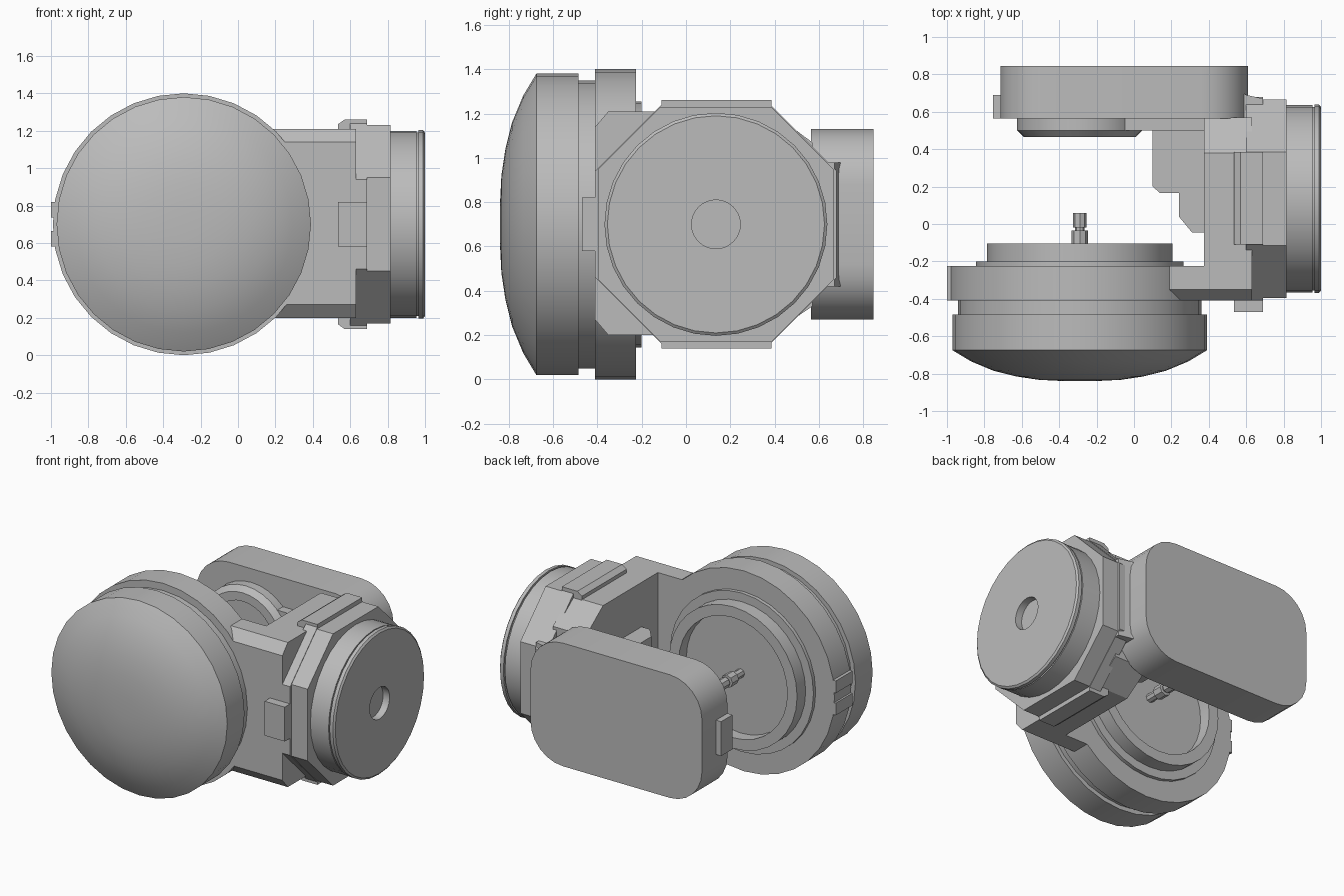
import bpy, bmesh, math
from mathutils import Vector

old = bpy.data.objects.get("Cube")
if old:
    bpy.data.objects.remove(old, do_unlink=True)

GREY = bpy.data.materials.new("plain grey")
GREY.use_nodes = True
GREY.diffuse_color = (0.5, 0.5, 0.5, 1)
GREY.node_tree.nodes["Principled BSDF"].inputs["Base Color"].default_value = (0.5, 0.5, 0.5, 1)

MID_Z = 0.70      # height of both main axes
HEAD_X = -0.29    # axis of the front drum
SIDE_Y = 0.135    # axis of the side drum


def finish(name, bm, smooth=None):
    bmesh.ops.remove_doubles(bm, verts=bm.verts, dist=1e-5)
    bmesh.ops.recalc_face_normals(bm, faces=bm.faces)
    mesh = bpy.data.meshes.new(name)
    bm.to_mesh(mesh)
    bm.free()
    mesh.materials.append(GREY)
    ob = bpy.data.objects.new(name, mesh)
    bpy.context.scene.collection.objects.link(ob)
    if smooth:
        bpy.ops.object.select_all(action='DESELECT')
        bpy.context.view_layer.objects.active = ob
        ob.select_set(True)
        bpy.ops.object.shade_smooth_by_angle(angle=math.radians(smooth))
    return ob


def place(axis, t, a, b):
    """Point at distance t along an axis, with a and b across it."""
    return Vector({'X': (t, a, b), 'Y': (a, t, b), 'Z': (a, b, t)}[axis])


def lathe(name, axis, centre, profile, sides=32):
    """Turn (position, radius) pairs around an axis."""
    bm = bmesh.new()
    rings = []
    for t, r in profile:
        ring = []
        for i in range(sides):
            ang = math.tau * i / sides
            ring.append(bm.verts.new(place(axis, t, centre + r * math.cos(ang),
                                           MID_Z + r * math.sin(ang))))
        rings.append(ring)
    for lo, hi in zip(rings, rings[1:]):
        for i in range(sides):
            j = (i + 1) % sides
            bm.faces.new((lo[i], lo[j], hi[j], hi[i]))
    bm.faces.new(rings[0])
    bm.faces.new(rings[-1])
    return finish(name, bm, 35)


def prism(name, axis, outline, t0, t1, smooth=None):
    """Extrude a flat outline along an axis."""
    bm = bmesh.new()
    face = bm.faces.new([bm.verts.new(place(axis, t0, a, b)) for a, b in outline])
    out = bmesh.ops.extrude_face_region(bm, geom=[face])
    moved = [v for v in out["geom"] if isinstance(v, bmesh.types.BMVert)]
    bmesh.ops.translate(bm, verts=moved, vec=place(axis, t1 - t0, 0, 0))
    return finish(name, bm, smooth)


def box(name, x0, x1, y0, y1, z0, z1):
    return prism(name, 'Z', [(x0, y0), (x1, y0), (x1, y1), (x0, y1)], z0, z1)


def octagon(apothem, flat):
    pts = [(apothem, -flat), (apothem, flat), (flat, apothem), (-flat, apothem)]
    pts += [(-a, -b) for a, b in pts]
    return [(SIDE_Y + a, MID_Z + b) for a, b in pts]


# Front drum: domed cap, groove, flange and stepped recessed rim
dome = [(-0.84, 0.08), (-0.833, 0.22), (-0.815, 0.34), (-0.785, 0.46), (-0.735, 0.58)]
lathe("domed_cap", 'Y', HEAD_X, dome + [(-0.675, 0.68), (-0.485, 0.68),
                                       (-0.485, 0.65), (-0.40, 0.65)])
lathe("drum_flange", 'Y', HEAD_X, [(-0.41, 0.6), (-0.41, 0.70), (-0.225, 0.70),
                                   (-0.225, 0.555), (-0.20, 0.555), (-0.20, 0.495),
                                   (-0.105, 0.495), (-0.105, 0.42), (-0.19, 0.42),
                                   (-0.19, 0.05)])
lathe("centre_pin", 'Y', HEAD_X, [(-0.2, 0.03), (-0.105, 0.03), (-0.105, 0.045),
                                  (-0.035, 0.045), (-0.035, 0.025), (-0.02, 0.025),
                                  (-0.02, 0.037), (0.06, 0.037)], 8)
for side, z in (("lower", 0.58), ("upper", 0.735)):
    box(side + "_flange_tab", -1.0, -0.95, -0.41, -0.225, z, z + 0.085)

# Side arm: front bracket and side wall
prism("front_bracket", 'X', [(-0.41, 0.27), (-0.35, 0.2), (-0.225, 0.2), (-0.225, 1.21),
                             (-0.35, 1.21), (-0.41, 1.14)], 0.19, 0.625)
prism("side_wall", 'X', [(-0.41, 0.27), (-0.35, 0.2), (0.38, 0.2), (0.57, 0.33),
                         (0.57, 1.07), (0.38, 1.21), (-0.35, 1.21), (-0.41, 1.14)],
      0.375, 0.63)

# Sloped joint between the side wall and the rear pod
prism("rear_joint", 'Z', [(0.40, 0.56), (0.56, 0.38), (0.69, 0.38), (0.69, 0.67),
                          (0.60, 0.69), (0.5, 0.75)], 0.42, 0.98)

# Octagonal collar with raised strips at top, bottom and front
prism("octagon_collar", 'X', octagon(0.545, 0.24), 0.60, 0.69)
prism("octagon_housing", 'X', octagon(0.53, 0.25), 0.68, 0.815)
for side, sign in (("top", 1), ("bottom", -1)):
    prism(side + "_strip", 'Y', [(x, MID_Z + sign * h) for x, h in
                                 ((0.535, 0.49), (0.535, 0.535), (0.57, 0.56),
                                  (0.69, 0.56), (0.69, 0.49))], -0.11, 0.385)
box("front_tab", 0.535, 0.69, -0.47, -0.40, 0.58, 0.82)

# Side drum with a rim groove and a central socket
lathe("side_drum", 'X', SIDE_Y, [(0.80, 0.5), (0.955, 0.5), (0.955, 0.49), (0.965, 0.49),
                                 (0.965, 0.503), (0.99, 0.503), (1.0, 0.49), (1.0, 0.11),
                                 (0.95, 0.11), (0.95, 0.03)])

# Rear pod: a thick rounded slab with an end tab
x0, x1, half, rad = -0.715, 0.61, 0.43, 0.25
corners = [(x1 - rad, half - rad), (x0 + rad, half - rad),
           (x0 + rad, rad - half), (x1 - rad, rad - half)]
outline = []
for quarter, (cx, cz) in enumerate(corners):
    for step in range(7):
        ang = math.pi / 2 * (quarter + step / 6)
        outline.append((cx + rad * math.cos(ang), MID_Z + cz + rad * math.sin(ang)))
prism("rear_pod", 'Y', outline, 0.563, 0.845, 35)
box("pod_tab", -0.755, -0.70, 0.565, 0.69, 0.58, 0.82)

# Bevelled ring on the inside of the pod
lathe("pod_ring", 'Y', HEAD_X, [(0.57, 0.335), (0.50, 0.335), (0.465, 0.30), (0.465, 0.24),
                                (0.52, 0.24), (0.52, 0.05)])

# Stepped block in the corner between the pod and the arm
box("pod_bridge", -0.05, 0.39, 0.50, 0.57, 0.47, 0.93)
prism("inner_block", 'Z', [(0.10, 0.50), (0.10, 0.20), (0.14, 0.165), (0.24, 0.165),
                           (0.24, 0.04), (0.31, -0.045), (0.39, -0.045), (0.39, 0.50)],
      0.50, 0.90)
